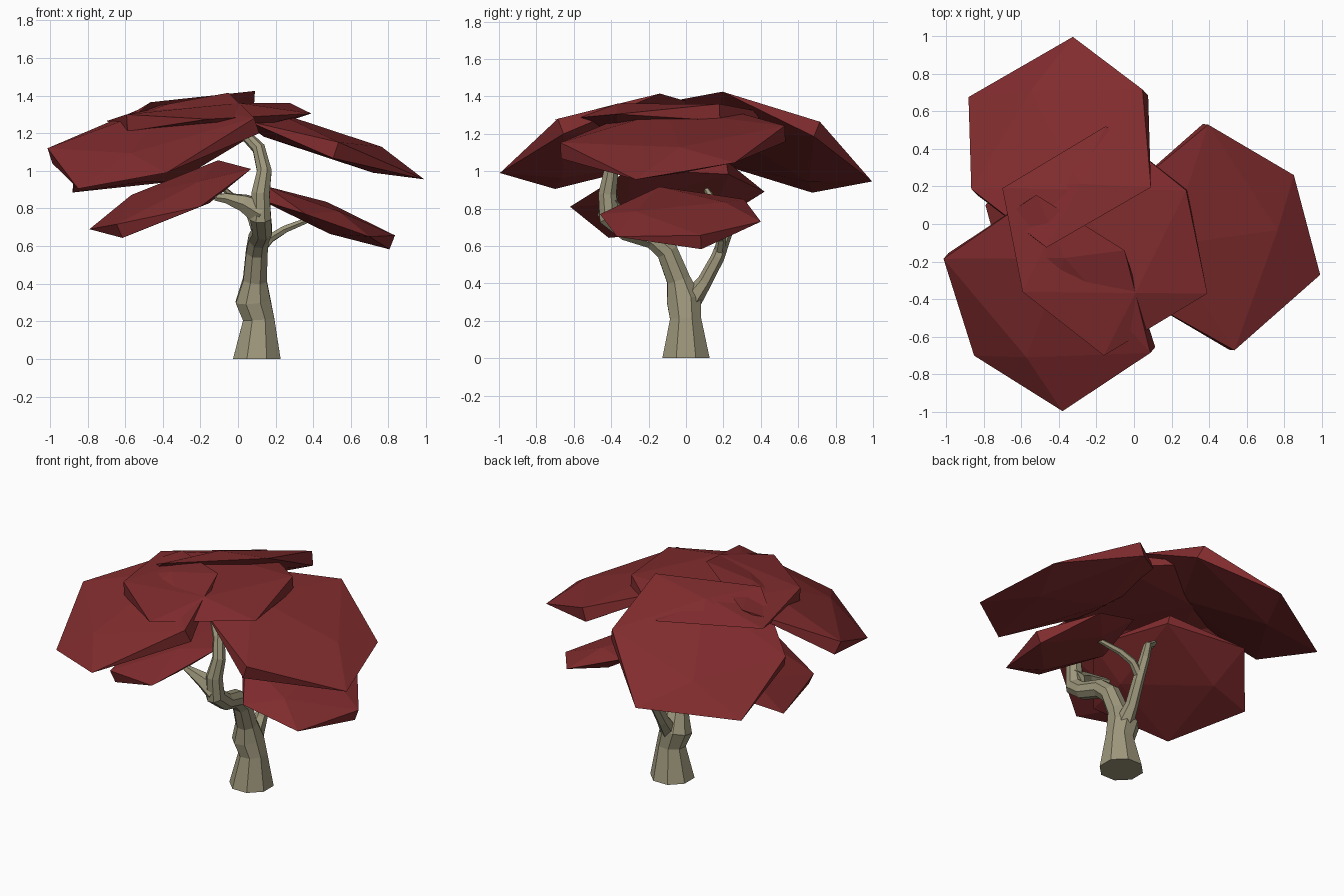
import bpy, bmesh, math
from mathutils import Vector

cube = bpy.data.objects.get("Cube")
if cube:
    bpy.data.objects.remove(cube, do_unlink=True)


def material(name, rgb):
    mat = bpy.data.materials.new(name)
    mat.use_nodes = True
    mat.diffuse_color = (*rgb, 1)
    mat.node_tree.nodes["Principled BSDF"].inputs["Base Color"].default_value = (*rgb, 1)
    return mat


BARK = material("pale bark", (0.34, 0.31, 0.2))
LEAF = material("dark red foliage", (0.22, 0.025, 0.027))


def finish(bm, name, mat):
    bmesh.ops.recalc_face_normals(bm, faces=bm.faces)
    mesh = bpy.data.meshes.new(name)
    bm.to_mesh(mesh)
    bm.free()
    mesh.materials.append(mat)
    bpy.context.collection.objects.link(bpy.data.objects.new(name, mesh))


def limb(name, path, sides):
    """Faceted tube through (x, y, z, radius) points."""
    bm = bmesh.new()
    pts = [Vector(p[:3]) for p in path]
    rings = []
    side = Vector((1, 0, 0))
    for i, p in enumerate(pts):
        axis = (pts[min(i + 1, len(pts) - 1)] - pts[max(i - 1, 0)]).normalized()
        if i == 0 and p.z == 0:
            axis = Vector((0, 0, 1))
        side = (side - axis * side.dot(axis)).normalized()
        other = axis.cross(side)
        ring = []
        for k in range(sides):
            a = math.tau * (k + 0.5) / sides
            ring.append(bm.verts.new(p + path[i][3] * (side * math.cos(a) + other * math.sin(a))))
        rings.append(ring)
    for a, b in zip(rings, rings[1:]):
        for k in range(sides):
            n = (k + 1) % sides
            bm.faces.new((a[k], a[n], b[n], b[k]))
    bm.faces.new(rings[0])
    bm.faces.new(rings[-1])
    finish(bm, name, BARK)


def pad(name, centre, blunt, sharp_a, sharp_b, half=0.045):
    """Flattened twenty-sided leaf pad, point-symmetric about its centre:
    two blunt corners, four sharp corners and a ridge above and below."""
    bm = bmesh.new()
    c, t, a, b = (Vector(v) for v in (centre, blunt, sharp_a, sharp_b))
    normal = t.cross(a + b).normalized()
    golden = (1 + math.sqrt(5)) / 2
    ridge = (a + b) / 2 / golden
    for s in (-1, 1):
        bm.verts.new(c + a * s)
        bm.verts.new(c + b * s)
        for h in (-half, half):
            bm.verts.new(c + t * s + normal * h)
            bm.verts.new(c + ridge * s + normal * h * golden)
    bmesh.ops.convex_hull(bm, input=bm.verts)
    finish(bm, name, LEAF)


# Trunk and the main stem that swings forward, then up
limb("trunk", [(0.1, 0, 0, 0.137), (0.11, -0.002, 0.21, 0.09), (0.08, -0.01, 0.31, 0.1),
               (0.09, -0.04, 0.42, 0.068), (0.1, -0.1, 0.57, 0.062), (0.11, -0.18, 0.64, 0.058),
               (0.13, -0.32, 0.68, 0.055), (0.12, -0.41, 0.75, 0.06), (0.12, -0.42, 0.88, 0.052),
               (0.14, -0.4, 1.0, 0.042), (0.11, -0.36, 1.12, 0.036), (0.04, -0.3, 1.19, 0.03),
               (-0.04, -0.25, 1.22, 0.02)], 8)

# Branches
limb("front_branch", [(0.12, -0.4, 0.78, 0.075), (0.03, -0.41, 0.83, 0.05),
                      (-0.06, -0.4, 0.855, 0.03), (-0.12, -0.38, 0.86, 0.02)], 6)
limb("back_branch", [(0.1, 0.02, 0.3, 0.06), (0.1, 0.1, 0.41, 0.04), (0.11, 0.17, 0.54, 0.036),
                     (0.1, 0.22, 0.68, 0.032), (0.06, 0.2, 0.79, 0.026),
                     (-0.02, 0.14, 0.85, 0.022), (-0.07, 0.11, 0.9, 0.015)], 6)
limb("side_branch", [(0.11, 0.18, 0.57, 0.03), (0.17, 0.19, 0.64, 0.025),
                     (0.25, 0.17, 0.69, 0.022), (0.4, 0.12, 0.75, 0.015)], 6)

# Upper foliage
pad("back_pad", (-0.395, 0.435, 1.155), (0.455, 0.265, 0.07), (0.07, 0.56, -0.21), (-0.485, 0.24, -0.27))
pad("left_pad", (0.45, -0.07, 1.155), (-0.07, 0.6, 0.045), (-0.54, 0.2, 0.2), (-0.4, -0.33, 0.11))
pad("front_pad", (-0.45, -0.42, 1.16), (0.55, -0.25, 0.08), (0.4, 0.28, 0.255), (-0.07, 0.575, 0.17))
pad("crown_pad", (-0.155, -0.09, 1.285), (0.435, 0.27, 0.03), (0.005, 0.61, 0.01), (-0.545, 0.28, -0.02))

# Lower foliage
pad("lower_left_pad", (0.48, -0.03, 0.75), (0.34, 0.11, -0.13), (0.12, 0.43, -0.02), (-0.22, 0.34, 0.1),
    half=0.04)
pad("lower_right_pad", (-0.36, -0.1, 0.85), (-0.27, -0.32, -0.17), (0.16, -0.52, -0.04), (0.43, -0.2, 0.16),
    half=0.04)
